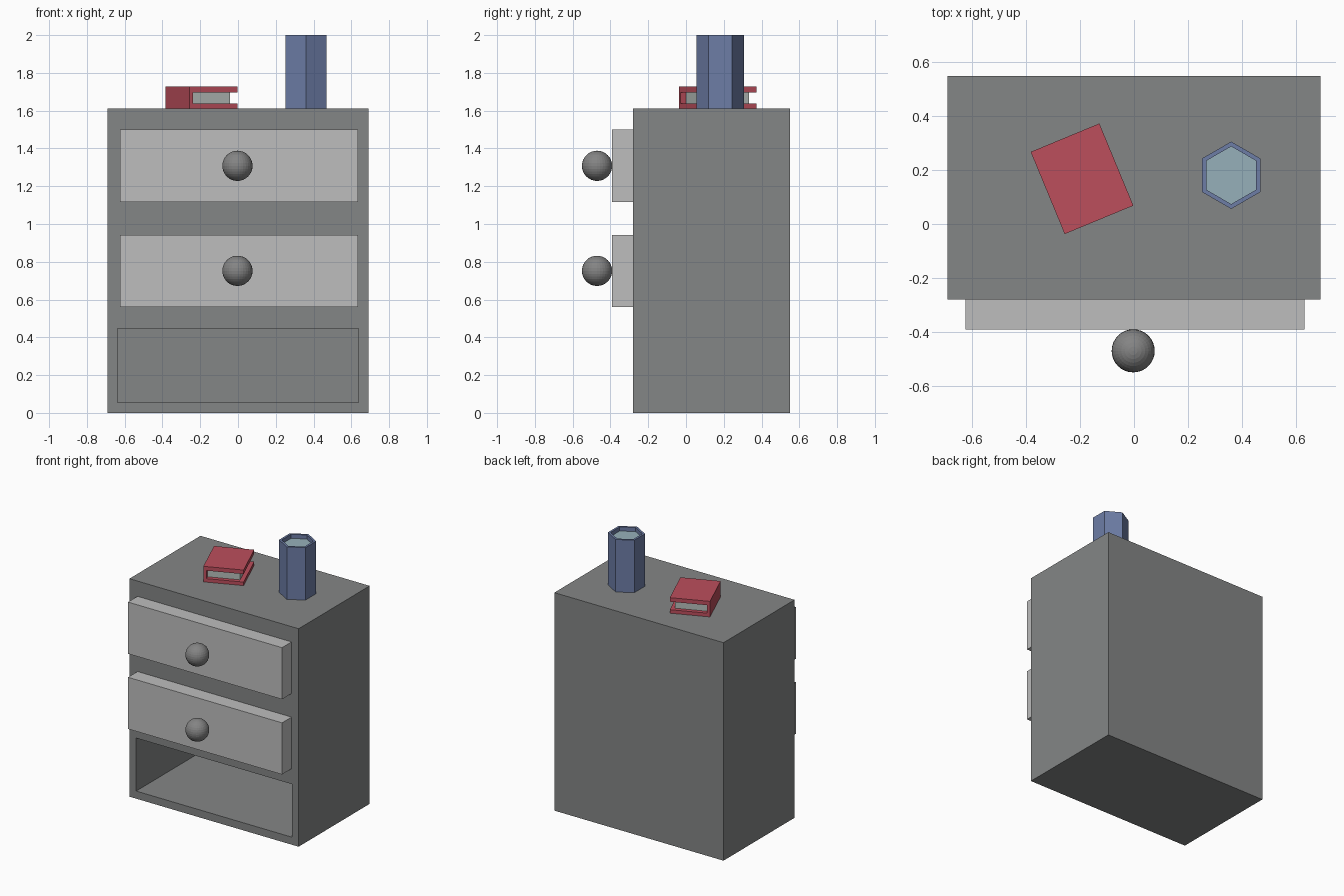
import bpy, bmesh, math
from mathutils import Matrix, Vector

default = bpy.data.objects.get("Cube")
if default:
    bpy.data.objects.remove(default)


def material(name, r, g, b):
    """Make a flat material from display colour values."""
    linear = [((c / 255 + 0.055) / 1.055) ** 2.4 for c in (r, g, b)] + [1]
    mat = bpy.data.materials.new(name)
    mat.use_nodes = True
    mat.diffuse_color = linear
    bsdf = next(n for n in mat.node_tree.nodes if n.type == "BSDF_PRINCIPLED")
    bsdf.inputs["Base Color"].default_value = linear
    return mat


cabinet_grey = material("cabinet grey", 132, 134, 134)
drawer_grey = material("drawer light grey", 190, 190, 190)
knob_grey = material("knob grey", 132, 132, 132)
cover_red = material("cover red", 188, 78, 92)
page_grey = material("page grey", 180, 188, 184)
cup_blue = material("cup blue", 109, 125, 166)
water_blue = material("water pale blue", 150, 176, 186)


def finish(name, bm, *mats):
    bmesh.ops.recalc_face_normals(bm, faces=bm.faces)
    mesh = bpy.data.meshes.new(name)
    bm.to_mesh(mesh)
    bm.free()
    for mat in mats:
        mesh.materials.append(mat)
    obj = bpy.data.objects.new(name, mesh)
    bpy.context.collection.objects.link(obj)
    return obj


def box_mesh(low, high):
    bm = bmesh.new()
    low, high = Vector(low), Vector(high)
    size = Matrix.Diagonal((high - low).to_4d())
    bmesh.ops.create_cube(bm, size=1, matrix=Matrix.Translation((low + high) / 2) @ size)
    return bm


def inset(bm, face):
    bmesh.ops.inset_individual(bm, faces=[face], thickness=0.01)


# Cabinet with an open compartment at the bottom
bm = box_mesh((-0.692, -0.28, 0), (0.692, 0.55, 1.612))
bm.normal_update()
front = min(bm.faces, key=lambda f: f.calc_center_median().y)
inset(bm, front)
for v in front.verts:
    v.co.x = math.copysign(0.637, v.co.x)
    v.co.z = 0.448 if v.co.z > 0.8 else 0.056
inset(bm, front)
for v in front.verts:
    v.co = (math.copysign(0.637, v.co.x), 0.49, 0.448 if v.co.z > 0.25 else 0.056)
finish("cabinet", bm, cabinet_grey)

# Drawers and round knobs
for label, z in (("upper", 1.308), ("lower", 0.752)):
    bm = box_mesh((-0.626, -0.391, z - 0.191), (0.634, -0.27, z + 0.191))
    finish(label + "_drawer", bm, drawer_grey)
    bm = bmesh.new()
    bmesh.ops.create_uvsphere(bm, u_segments=32, v_segments=16, radius=0.08,
                              matrix=Matrix.Translation((-0.003, -0.471, z)))
    finish(label + "_knob", bm, knob_grey)

# Book: a C-shaped cover swept along its length, with a page block inside
half_w, half_l, top = 0.138, 0.165, 0.115
profile = [(-half_w, 0), (half_w, 0), (half_w, 0.026), (-half_w + 0.022, 0.026),
           (-half_w + 0.022, 0.085), (half_w, 0.085), (half_w, top), (-half_w, top)]
bm = bmesh.new()
end = bm.faces.new([bm.verts.new((x, -half_l, z)) for x, z in profile])
swept = bmesh.ops.extrude_face_region(bm, geom=[end], use_keep_orig=True)["geom"]
bmesh.ops.translate(bm, vec=(0, 2 * half_l, 0),
                    verts=[g for g in swept if isinstance(g, bmesh.types.BMVert)])
cover = finish("book_cover", bm, cover_red)
bm = box_mesh((-half_w + 0.02, -half_l + 0.03, 0.025), (half_w - 0.03, half_l - 0.03, 0.086))
pages = finish("book_pages", bm, page_grey)
for part in (cover, pages):
    part.location = (-0.193, 0.168, 1.612)
    part.rotation_euler.z = math.radians(22.5)

# Hexagonal cup with water just below the rim
bm = bmesh.new()
bmesh.ops.create_cone(bm, cap_ends=True, segments=6, radius1=0.125, radius2=0.125, depth=0.388)
for v in bm.verts:
    angle = math.pi / 6 + round((math.atan2(v.co.y, v.co.x)) / (math.pi / 3) - 0.01) * math.pi / 3
    v.co.x, v.co.y = 0.125 * math.cos(angle), 0.125 * math.sin(angle)
bm.normal_update()
surface = max(bm.faces, key=lambda f: f.calc_center_median().z)
inset(bm, surface)
for v in surface.verts:
    v.co.xy = v.co.xy.normalized() * 0.107
inset(bm, surface)
for v in surface.verts:
    v.co.xy = v.co.xy.normalized() * 0.107
    v.co.z -= 0.03
surface.material_index = 1
cup = finish("cup", bm, cup_blue, water_blue)
cup.location = (0.361, 0.181, 1.806)
